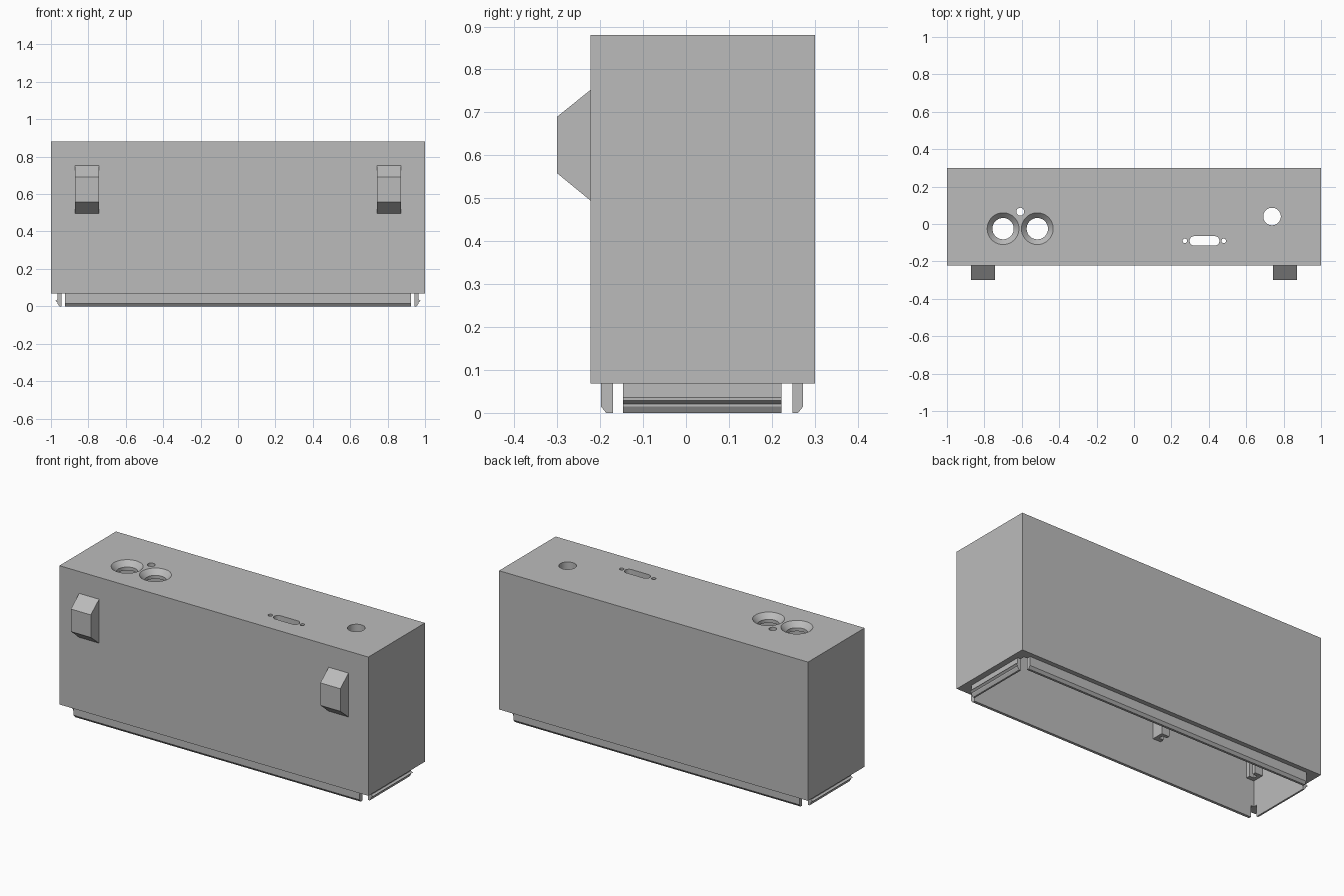
import bpy, bmesh, math

if "Cube" in bpy.data.objects:
    bpy.data.objects.remove(bpy.data.objects["Cube"])

grey = bpy.data.materials.new("plain grey")
grey.diffuse_color = (0.5, 0.5, 0.5, 1)
grey.use_nodes = True
grey.node_tree.nodes["Principled BSDF"].inputs["Base Color"].default_value = grey.diffuse_color


def loft(name, rings):
    """Closed solid through a stack of matching point rings."""
    bm = bmesh.new()
    vs = [[bm.verts.new(p) for p in r] for r in rings]
    n = len(vs[0])
    for a, b in zip(vs, vs[1:]):
        for i in range(n):
            j = (i + 1) % n
            bm.faces.new((a[i], a[j], b[j], b[i]))
    bm.faces.new(vs[0][::-1])
    bm.faces.new(vs[-1])
    bmesh.ops.recalc_face_normals(bm, faces=bm.faces)
    me = bpy.data.meshes.new(name)
    bm.to_mesh(me)
    bm.free()
    me.materials.append(grey)
    ob = bpy.data.objects.new(name, me)
    bpy.context.collection.objects.link(ob)
    return ob


def box(name, x0, x1, y0, y1, z0, z1):
    return loft(name, [[(x0, y0, z), (x1, y0, z), (x1, y1, z), (x0, y1, z)]
                       for z in (z0, z1)])


def turned(name, x, y, profile, stretch=0, n=48):
    """Upright round solid from (radius, z) pairs, optionally a long slot."""
    rings = []
    for r, z in profile:
        ring = []
        for i in range(n):
            a = 2 * math.pi * (i + 0.5) / n
            c = math.cos(a)
            ring.append((x + r * c + math.copysign(stretch, c), y + r * math.sin(a), z))
        rings.append(ring)
    return loft(name, rings)


def cut(ob, tool):
    mod = ob.modifiers.new("cut", 'BOOLEAN')
    mod.operation, mod.solver, mod.object = 'DIFFERENCE', 'EXACT', tool
    bpy.context.view_layer.objects.active = ob
    bpy.ops.object.modifier_apply(modifier=mod.name)
    bpy.data.objects.remove(tool, do_unlink=True)


# Main dimensions
BASE, TOP = 0.068, 0.88
X_IN, Y_IN0, Y_IN1 = 0.945, -0.17, 0.248

# Hollow case, open underneath
case = box("case", -1, 1, -0.223, 0.3, BASE, TOP)
cut(case, box("cavity", -X_IN, X_IN, Y_IN0, Y_IN1, -0.1, TOP - 0.05))

# Pair of countersunk sensor holes
for x in (-0.7, -0.517):
    cut(case, turned("sensor_hole", x, -0.025,
                     [(0.057, 0.75), (0.057, 0.85), (0.085, TOP), (0.085, 0.95)]))

# Indicator, button and connector openings
for x, y, r, s in ((-0.608, 0.066, 0.021, 0), (0.738, 0.04, 0.047, 0),
                   (0.272, -0.09, 0.012, 0), (0.48, -0.09, 0.012, 0),
                   (0.377, -0.09, 0.025, 0.055)):
    cut(case, turned("opening", x, y, [(r, 0.75), (r, 0.95)], s, 32))

bpy.ops.object.select_all(action='DESELECT')
case.select_set(True)
bpy.context.view_layer.objects.active = case
bpy.ops.object.shade_smooth_by_angle(angle=math.radians(30))

# Wedge-shaped mounts on the front
wedge = ((-0.223, 0.495), (-0.3, 0.558), (-0.3, 0.69), (-0.223, 0.752))
for side, s in (("left", -1), ("right", 1)):
    loft(side + "_mount", [[(s * x, y, z) for y, z in wedge] for x in (0.743, 0.872)])

# Chamfered front and back lips under the case
for name, y_in, y_out in (("front_lip", Y_IN0, -0.198), ("back_lip", Y_IN1, 0.273)):
    d = math.copysign(0.012, y_out)
    prof = ((y_in, BASE), (y_out, BASE), (y_out, 0.015), (y_out - d, 0), (y_in, 0))
    loft(name, [[(x, y, z) for y, z in prof] for x in (-0.925, 0.925)])

# Side lips with a snap ridge
prof = ((X_IN, BASE), (0.965, BASE), (0.965, 0.036), (0.977, 0.029),
        (0.965, 0.021), (0.965, 0.015), (0.955, 0), (X_IN, 0))
for side, s in (("left", -1), ("right", 1)):
    loft(side + "_lip", [[(s * x, y, z) for x, z in prof] for y in (-0.147, 0.222)])

# Slotted board guides inside, with the slots facing each other
for side, x, s in (("left", -X_IN, 1), ("right", -0.27, -1)):
    prof = ((0, -0.17), (0.05, -0.17), (0.05, -0.145), (0.02, -0.145),
            (0.02, -0.12), (0.05, -0.12), (0.05, -0.1), (0, -0.1))
    loft(side + "_board_guide", [[(x + s * u, y, z) for u, y in prof] for z in (0.22, 0.83)])
